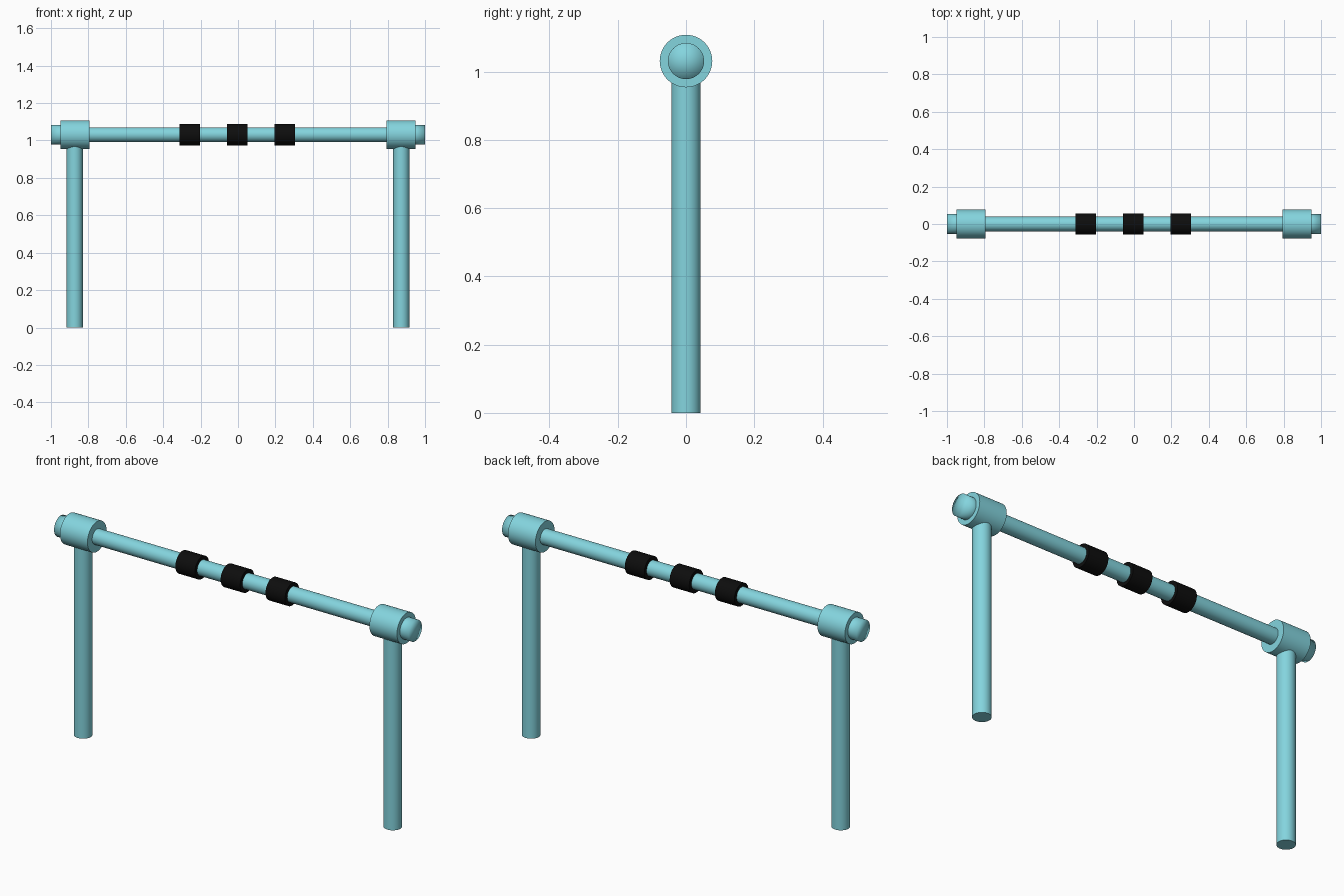
import bpy
import bmesh
from math import pi, radians
from mathutils import Matrix

cube = bpy.data.objects.get("Cube")
if cube:
    bpy.data.objects.remove(cube, do_unlink=True)


def make_material(name, color):
    mat = bpy.data.materials.new(name)
    mat.use_nodes = True
    mat.diffuse_color = color
    bsdf = mat.node_tree.nodes["Principled BSDF"]
    bsdf.inputs["Base Color"].default_value = color
    return mat


teal = make_material("pale teal", (0.23, 0.66, 0.73, 1))
black = make_material("black", (0.004, 0.004, 0.004, 1))

BAR_Z = 1.031
LEG_X = 0.873


def tube(name, axis, start, end, radius, mat, x=0.0, soft_ends=False):
    """Closed cylinder along x (at bar height) or along z (at the given x)."""
    bm = bmesh.new()
    bmesh.ops.create_cone(bm, cap_ends=True, cap_tris=soft_ends, segments=48,
                          radius1=radius, radius2=radius, depth=abs(end - start))
    middle = (start + end) / 2
    if axis == "x":
        place = Matrix.Translation((middle, 0, BAR_Z)) @ Matrix.Rotation(pi / 2, 4, "Y")
    else:
        place = Matrix.Translation((x, 0, middle))
    bmesh.ops.transform(bm, matrix=place, verts=bm.verts)
    mesh = bpy.data.meshes.new(name)
    bm.to_mesh(mesh)
    bm.free()
    mesh.materials.append(mat)
    obj = bpy.data.objects.new(name, mesh)
    bpy.context.collection.objects.link(obj)
    bpy.ops.object.select_all(action="DESELECT")
    obj.select_set(True)
    bpy.context.view_layer.objects.active = obj
    if soft_ends:
        bpy.ops.object.shade_smooth()
    else:
        bpy.ops.object.shade_smooth_by_angle(angle=radians(35))
    return obj


# Crossbar
tube("crossbar", "x", -0.9, 0.9, 0.039, teal)

# Grip bands around the middle of the bar
for label, x in (("right", -0.258), ("middle", -0.003), ("left", 0.25)):
    tube(label + "_grip_band", "x", x - 0.055, x + 0.055, 0.057, black)

# Legs, collars and end caps, mirrored on both sides
for label, side in (("left", 1), ("right", -1)):
    tube(label + "_leg", "z", 0, 0.99, 0.043, teal, x=side * LEG_X)
    tube(label + "_collar", "x", side * 0.795, side * 0.95, 0.077, teal)
    tube(label + "_end_cap", "x", side * 0.9, side * 1.0, 0.053, teal, soft_ends=True)
